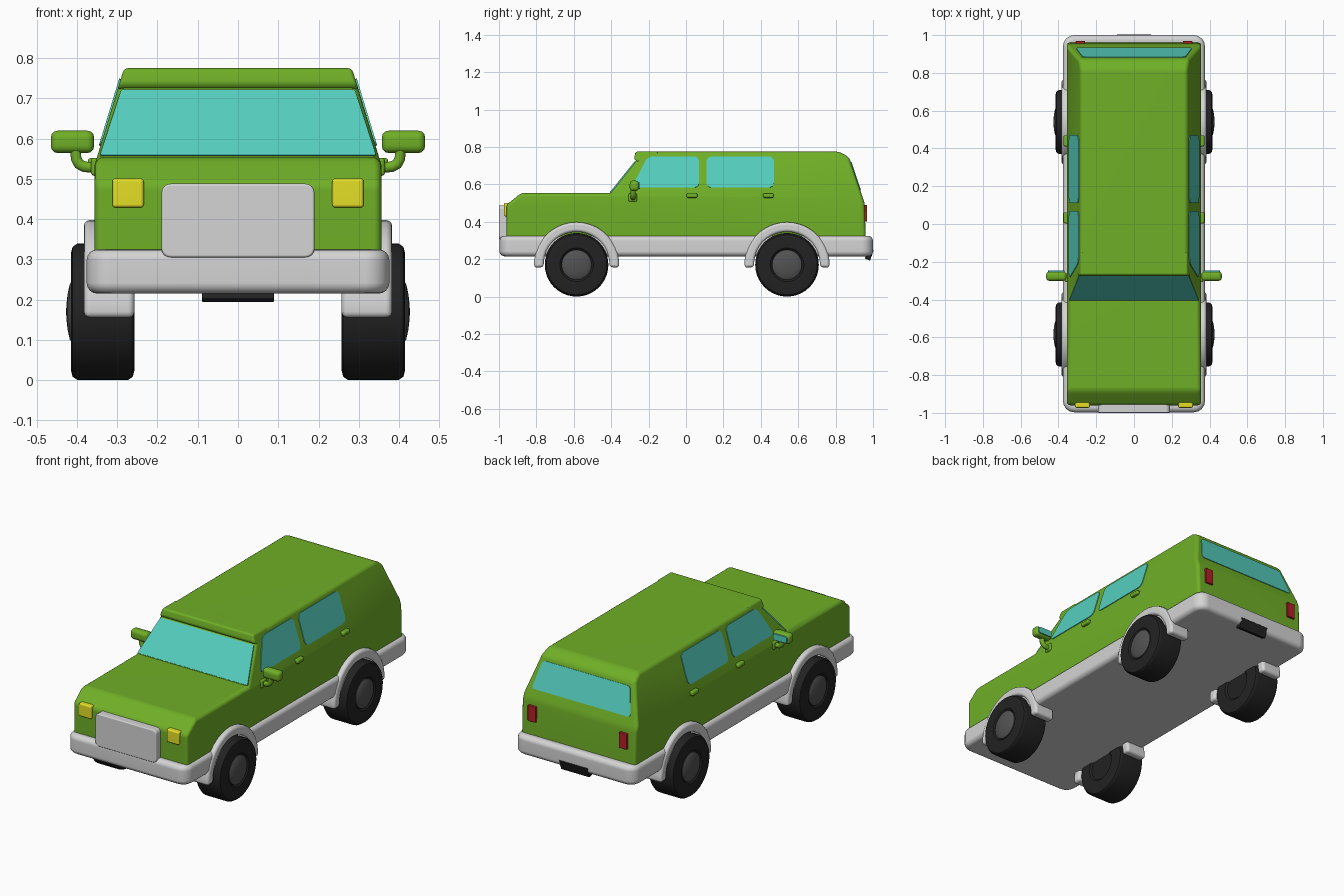
import bpy, bmesh, math
from mathutils import Vector as V

if "Cube" in bpy.data.objects:
    bpy.data.objects.remove(bpy.data.objects["Cube"])

def mat(name, *rgb):
    m = bpy.data.materials.new(name)
    m.diffuse_color = (*rgb, 1)
    m.use_nodes = True
    m.node_tree.nodes["Principled BSDF"].inputs["Base Color"].default_value = m.diffuse_color
    return m

GREEN = mat("green paint", .16, .43, .02)
WHITE = mat("light grey trim", .66, .66, .66)
GLASS = mat("teal glass", .09, .62, .52)
BLACK = mat("black rubber", .016, .016, .016)
HUB = mat("dark grey hub", .085, .085, .085)
YELLOW = mat("yellow lamp", .78, .74, .02)
RED = mat("red lamp", .45, .015, .02)


def finish(name, bm, m, bevel=0, mirror=False, limit=25, segs=3):
    """Bevel the convex edges, shade smooth with sharp edges, make the object."""
    bmesh.ops.recalc_face_normals(bm, faces=bm.faces[:])
    if bevel:
        es = [e for e in bm.edges if len(e.link_faces) == 2
              and e.calc_face_angle_signed() > math.radians(limit)]
        bmesh.ops.bevel(bm, geom=es, offset=bevel, offset_type='OFFSET', segments=segs,
                        profile=.5, affect='EDGES', clamp_overlap=True)
    for f in bm.faces:
        f.smooth = True
    for e in bm.edges:
        e.smooth = len(e.link_faces) == 2 and e.calc_face_angle(0) < math.radians(38)
    me = bpy.data.meshes.new(name)
    bm.to_mesh(me)
    bm.free()
    me.materials.append(m)
    ob = bpy.data.objects.new(name, me)
    bpy.context.collection.objects.link(ob)
    if mirror:
        mod = ob.modifiers.new("mirror", 'MIRROR')
        mod.use_mirror_merge = False
    wn = ob.modifiers.new("weighted normals", 'WEIGHTED_NORMAL')
    wn.keep_sharp = True
    return ob


def prism(pts, vec, corner=0):
    """Extrude an outline along vec, optionally rounding its corners."""
    bm = bmesh.new()
    bm.faces.new([bm.verts.new(p) for p in pts])
    if corner:
        bmesh.ops.bevel(bm, geom=bm.verts[:], offset=corner, segments=4, profile=.5,
                        affect='VERTICES')
    r = bmesh.ops.extrude_face_region(bm, geom=bm.faces[:], use_keep_orig=True)
    bmesh.ops.translate(bm, vec=vec, verts=[g for g in r["geom"] if isinstance(g, bmesh.types.BMVert)])
    return bm


def box(name, c, s, m, bevel, mirror=False):
    bm = bmesh.new()
    bmesh.ops.create_cube(bm, size=1)
    for v in bm.verts:
        v.co = V(c) + V([v.co[i] * s[i] for i in range(3)])
    return finish(name, bm, m, bevel, mirror)


def plate(name, pts, out, m, corner, mirror=False):
    """Thin pane lying on the surface through pts, facing out."""
    pts = [V(p) for p in pts]
    n = (pts[1] - pts[0]).cross(pts[2] - pts[0]).normalized()
    n = n if n.dot(V(out)) > 0 else -n
    return finish(name, prism([p - n * .003 for p in pts], n * .007, corner), m, 0, mirror)


BELT = .535
def half(z):
    """Half width of the body at height z."""
    return .356 - .073 * max(0, z - BELT) / .24


def shell(name, prof, bevel):
    """Side profile spread to the body width, tapering above the belt line."""
    bm = prism([(-.5, y, z) for y, z in prof], (1, 0, 0))
    bmesh.ops.bisect_plane(bm, geom=bm.verts[:] + bm.edges[:] + bm.faces[:], dist=1e-5,
                           plane_co=(0, 0, BELT), plane_no=(0, 0, 1))
    for v in bm.verts:
        v.co.x = math.copysign(half(v.co.z), v.co.x)
    finish(name, bm, GREEN, bevel)

# Body and roof lip over the windscreen
shell("body", [(-.96, .28), (-.96, .49), (-.88, .555), (-.405, .555), (-.228, .775),
               (.82, .775), (.872, .745), (.955, .50), (.962, .28)], .018)
shell("roof_lip", [(-.262, .72), (-.278, .735), (-.27, .775), (-.15, .775), (-.15, .72)], .01)

# Wrap-round bumper and sill with flat floor
finish("bumper_skirt", prism([(-.376, -.997, .215), (.376, -.997, .215), (.376, 1, .215),
       (-.376, 1, .215)], (0, 0, .11), .06), WHITE, .027, limit=50, segs=4)

# Grille
finish("grille", prism([(-.19, -1, .305), (.19, -1, .305), (.19, -1, .488),
       (-.19, -1, .488)], (0, .06, 0), .022), WHITE, .006, limit=50)

# Glass
plate("windscreen", [(-.343, -.403, .557), (.343, -.403, .557), (.29, -.272, .72),
      (-.29, -.272, .72)], (0, -1, 1), GLASS, .006)
plate("rear_window", [(-.308, .931, .57), (.308, .931, .57), (.272, .8815, .718),
      (-.272, .8815, .718)], (0, 1, 0), GLASS, .018)
for name, outline in (("front_side_window", [(-.29, .582), (.07, .582), (.07, .748), (-.205, .748)]),
                      ("rear_side_window", [(.11, .582), (.47, .582), (.47, .748), (.11, .748)])):
    plate(name, [(half(z), y, z) for y, z in outline], (1, 0, 0), GLASS, .028, True)

# Lamps, door handles, rear plate
box("headlight", (.273, -.955, .465), (.078, .036, .073), YELLOW, .008, True)
box("tail_light", (.284, .952, .445), (.05, .034, .088), RED, .004, True)
for name, y in (("front_door_handle", .032), ("rear_door_handle", .44)):
    box(name, (.358, y, .54), (.03, .058, .024), GREEN, .008, True)
rear = box("rear_plate", (0, 0, 0), (.18, .03, .06), BLACK, .004)
rear.location = (0, .98, .226)
rear.rotation_euler.x = math.radians(-20)

# Door mirrors: housing, glass and bent arm
box("mirror_housing", (.411, -.276, .592), (.108, .05, .056), GREEN, .018, True)
plate("mirror_glass", [(.368, -.25, .575), (.454, -.25, .575), (.454, -.25, .61),
      (.368, -.25, .61)], (0, 1, 0), GLASS, .01, True)
box("mirror_mount", (.355, -.285, .53), (.02, .045, .045), GREEN, .008, True)
for side, s in (("left", -1), ("right", 1)):
    cu = bpy.data.curves.new(side + "_mirror_arm", 'CURVE')
    cu.dimensions = '3D'
    cu.bevel_depth = .014
    cu.bevel_resolution = 3
    sp = cu.splines.new('POLY')
    path = [(.35, .528), (.382, .53), (.395, .537), (.402, .55), (.404, .585)]
    sp.points.add(len(path) - 1)
    for p, (x, z) in zip(sp.points, path):
        p.co = (s * x, -.283, z, 1)
    sp.use_smooth = True
    cu.materials.append(GREEN)
    bpy.context.collection.objects.link(bpy.data.objects.new(side + "_mirror_arm", cu))


def lathe_x(name, prof, y, z, m, steps=40):
    """Turn an (x, radius) profile about a sideways axle."""
    bm = bmesh.new()
    vs = [bm.verts.new((x, y, z + r)) for x, r in prof]
    es = [bm.edges.new(p) for p in zip(vs, vs[1:])]
    bmesh.ops.spin(bm, geom=vs + es, cent=(0, y, z), axis=(1, 0, 0),
                   angle=2 * math.pi, steps=steps)
    bmesh.ops.remove_doubles(bm, verts=bm.verts[:], dist=1e-4)
    finish(name, bm, m, 0, True)

# Wheels and arches
for end, y in (("front", -.585), ("rear", .54)):
    lathe_x(end + "_tyre", [(.265, 0), (.265, .08), (.257, .09), (.257, .145), (.261, .161),
            (.274, .17), (.398, .17), (.411, .161), (.415, .145), (.415, .09), (.405, .08),
            (.405, 0)], y, .17, BLACK)
    lathe_x(end + "_hub", [(.40, .08), (.411, .079), (.418, .068), (.423, .045), (.426, .02),
            (.427, 0)], y, .17, HUB)
    a = [math.radians(-4 + 188 * i / 20) for i in range(21)]
    ring = [(.228, t) for t in a] + [(.176, t) for t in reversed(a)]
    finish(end + "_wheel_arch", prism([(.257, y + r * math.cos(t), .17 + r * math.sin(t))
           for r, t in ring], (.126, 0, 0)), WHITE, .016, True, limit=50)
